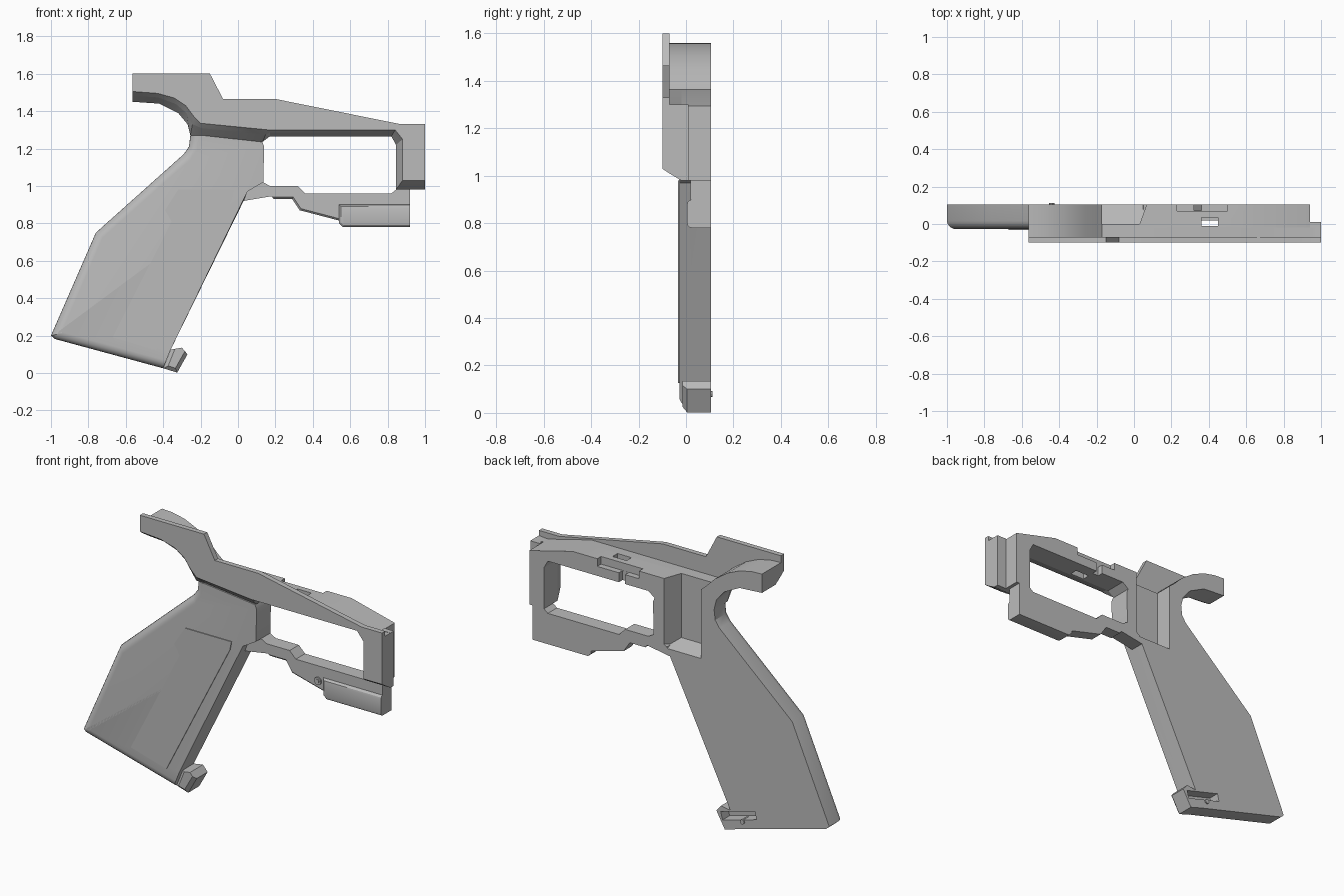
import bpy, bmesh, math
from mathutils import Vector

cube = bpy.data.objects.get("Cube")
if cube:
    bpy.data.objects.remove(cube, do_unlink=True)

grey = bpy.data.materials.new("matte grey")
grey.use_nodes = True
grey.diffuse_color = (0.5, 0.5, 0.5, 1)
grey.node_tree.nodes["Principled BSDF"].inputs["Base Color"].default_value = (0.5, 0.5, 0.5, 1)

BACK = 0.105   # flat split plane
FACE = -0.028  # outer face of the grip


def loft(name, front, back, y0, y1, bevels=()):
    """Solid between two matching x-z outlines; bevels = (edge rule, width, segments)."""
    bm = bmesh.new()
    a = [bm.verts.new((x, y0, z)) for x, z in front]
    b = [bm.verts.new((x, y1, z)) for x, z in back]
    bm.faces.new(a)
    bm.faces.new(b[::-1])
    for i in range(len(a)):
        j = (i + 1) % len(a)
        bm.faces.new((a[j], a[i], b[i], b[j]))
    bmesh.ops.recalc_face_normals(bm, faces=bm.faces)
    for rule, width, segments in bevels:
        edges = [e for e in bm.edges
                 if all(abs(v.co.y - y0) < 1e-5 for v in e.verts)
                 and rule((e.verts[0].co + e.verts[1].co) / 2)]
        bmesh.ops.bevel(bm, geom=edges, offset=width, segments=segments,
                        profile=0.5, affect='EDGES')
    mesh = bpy.data.meshes.new(name)
    bm.to_mesh(mesh)
    bm.free()
    ob = bpy.data.objects.new(name, mesh)
    mesh.materials.append(grey)
    bpy.context.collection.objects.link(ob)
    return ob


def prism(name, outline, y0, y1=BACK, bevels=()):
    return loft(name, outline, outline, y0, y1, bevels)


def block(name, x0, x1, z0, z1, y0, y1=BACK):
    return prism(name, [(x0, z0), (x1, z0), (x1, z1), (x0, z1)], y0, y1)


def rod(name, x, z, radius, y0, y1, sides=16):
    ring = [(x + radius * math.cos(2 * math.pi * i / sides),
             z + radius * math.sin(2 * math.pi * i / sides)) for i in range(sides)]
    return prism(name, ring, y0, y1)


def select_only(ob):
    bpy.ops.object.select_all(action='DESELECT')
    ob.select_set(True)
    bpy.context.view_layer.objects.active = ob


def cut(targets, cutter):
    cutter.hide_render = True
    for ob in targets:
        mod = ob.modifiers.new("cut", 'BOOLEAN')
        mod.operation = 'DIFFERENCE'
        mod.solver = 'EXACT'
        mod.object = cutter
        select_only(ob)
        bpy.ops.object.modifier_apply(modifier=mod.name)
    bpy.data.objects.remove(cutter, do_unlink=True)


def blend(p, q, t):
    return [tuple(Vector(a).lerp(Vector(b), t)) for a, b in zip(p, q)]


# Lower edge of the upper frame: outer lip, and where the chamfer ends inside
lip = [(1, 1.03), (.88, 1.03), (.88, 1.25), (.84, 1.3), (.17, 1.3), (.16, 1.3), (-.2, 1.335),
       (-.235, 1.37), (-.28, 1.43), (-.34, 1.47), (-.43, 1.495), (-.565, 1.505)]
inner = [(1, .98), (.845, .98), (.845, 1.22), (.82, 1.265), (.17, 1.265), (.13, 1.235),
         (-.19, 1.27), (-.255, 1.27), (-.27, 1.33), (-.32, 1.39), (-.42, 1.44), (-.565, 1.45)]
middle = blend(lip, inner, 0.4)

# Upper outlines of the outer plate and of the lower body behind it
plate_top = [(-.565, 1.6), (-.15, 1.6), (-.08, 1.465), (.2, 1.465), (.87, 1.33), (1, 1.33)]
body_top = [(-.565, 1.56), (-.5, 1.557), (-.42, 1.54), (-.34, 1.505), (-.26, 1.45),
            (-.2, 1.39), (-.17, 1.365), (.66, 1.365), (.94, 1.295)]

loft("outer_plate", lip + plate_top, middle + plate_top, -.1, -.07)
end = [(1, 1.3)]
loft("chamfered_lip", middle + body_top + end, inner + body_top + end, -.07, -.02)
frame = prism("upper_frame", [(.94, .98)] + inner[1:] + body_top, -.02)
block("post_flange", .94, 1, .98, 1.3, -.02, .01)

# Grip with a rounded rear and a chamfered front strap
grip_outline = [(-1, .2), (-.76, .75), (-.29, 1.17), (-.262, 1.21), (-.255, 1.27), (-.19, 1.27),
                (.13, 1.235), (.14, 1.21), (.135, 1.02), (.05, .97), (.03, .92),
                (-.36, .125), (-.4, .025), (-.98, .182)]


def is_rear(p):
    return p.x < -.25 and p.z < 1.26 and p.x < -.9 + .72 * p.z + .1


def is_bottom(p):
    return p.z < .15 and -.95 < p.x < -.5


def is_strap(p):
    return -.3 < p.x < 0 and .3 < p.z < .7


grip = prism("grip", grip_outline, FACE, bevels=[
    (lambda p: is_rear(p) or is_bottom(p), .045, 5), (is_strap, .05, 1)])

# Thin raised side panel
prism("grip_panel", [(-.67, .19), (-.355, .81), (-.39, .87), (-.32, .98), (-.02, .98),
                     (-.03, .93), (-.44, .125)], FACE - .005, FACE + .002)

# Hook at the foot of the grip
hook = prism("grip_hook", [(-.4, .025), (-.325, .002), (-.27, .1), (-.3, .135), (-.36, .125)],
             -.015, bevels=[(lambda p: p.z < .08, .02, 1)])

# Pocket behind the opening
cut([frame, grip], loft("pocket_cutter",
                        [(-.17, .99), (.03, .99), (.03, 1.5), (-.17, 1.5)],
                        [(-.17, .96), (.07, .96), (.07, 1.5), (-.17, 1.5)], 0, .11))

# Notches along the top beam
cut([frame], block("notch_cutter", .23, .5, 1.32, 1.5, .07, .2))
cut([frame], block("deep_notch_cutter", .32, .36, 1.2, 1.5, .071, .2))
cut([frame], block("slot_cutter", .36, .45, 1.2, 1.5, -.01, .035))

# Slot and pin in the foot
cut([grip, hook], prism("foot_cutter", [(-.53, .115), (-.31, .055), (-.298, .1), (-.518, .16)],
                        .04, .2))
rod("foot_pin", -.44, .08, .014, .06, .112, 10)

# Guard under the opening
prism("guard", [(.135, 1.02), (.17, 1), (.32, 1), (.36, .96), (.82, .96), (.845, .98),
                (.92, .98), (.92, .9), (.54, .9), (.54, .815), (.33, .87), (.29, .93),
                (.19, .93), (.18, .945), (.03, .92), (.05, .97)], .02,
      bevels=[(lambda p: p.x > .2 and p.z < .94 and p.x < .52, .01, 1)])
prism("guard_rail", [(.54, .8), (.56, .78), (.92, .78), (.92, .9), (.54, .9)], .005,
      bevels=[(lambda p: p.x < .9, .02, 3)])
rod("guard_pin_rim", .505, .873, .022, .012, .06)
rod("guard_pin", .505, .873, .012, .007, .06)

for ob in bpy.context.scene.objects:
    if ob.type == 'MESH':
        select_only(ob)
        bpy.ops.object.shade_smooth_by_angle(angle=math.radians(28))
bpy.ops.object.select_all(action='DESELECT')
